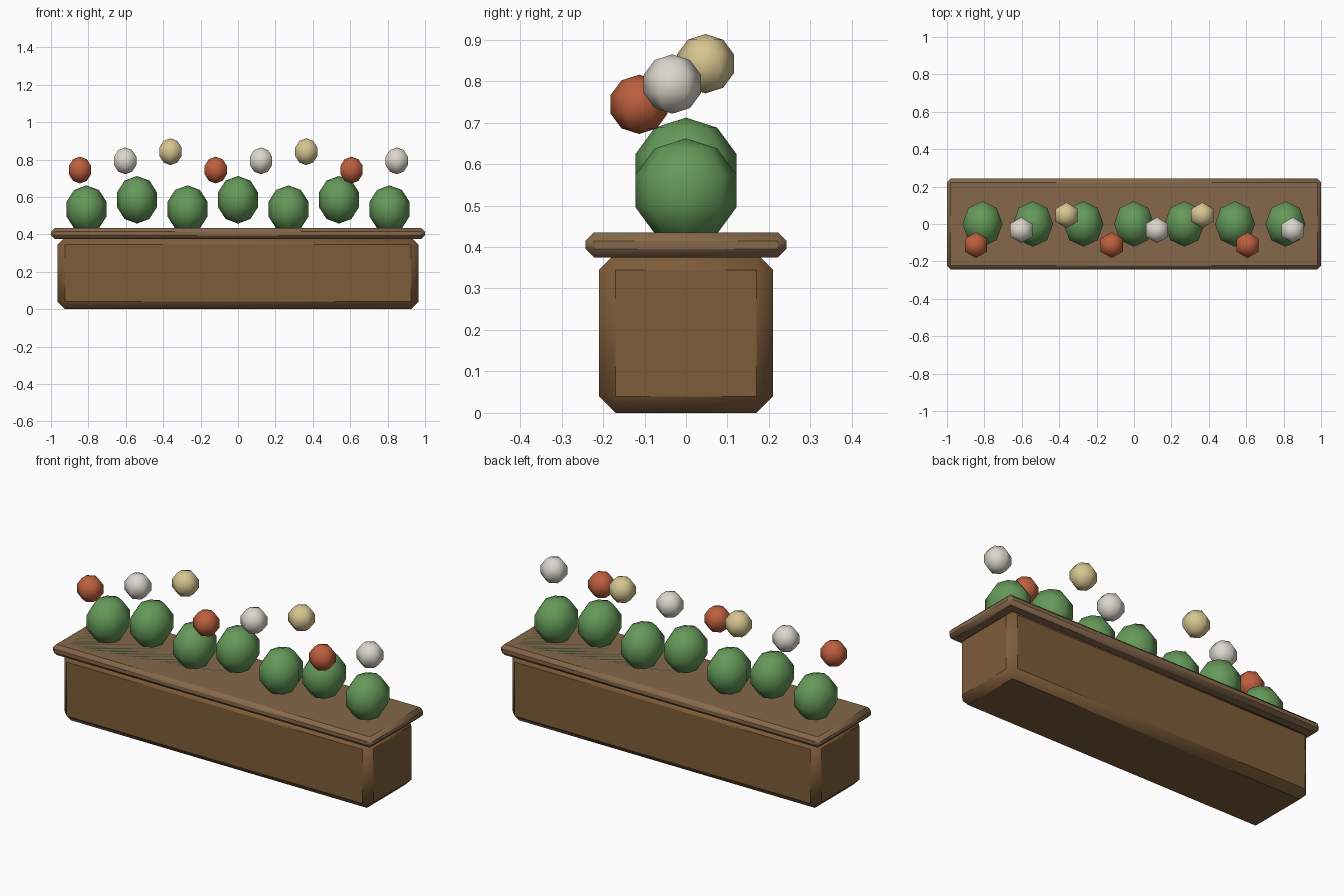
import bpy
import math

if "Cube" in bpy.data.objects:
    bpy.data.objects.remove(bpy.data.objects["Cube"])


def material(name, rgb):
    m = bpy.data.materials.new(name)
    m.diffuse_color = (*rgb, 1)
    m.use_nodes = True
    m.node_tree.nodes["Principled BSDF"].inputs["Base Color"].default_value = m.diffuse_color
    return m


WOOD = material("wood", (0.21, 0.107, 0.042))
RIM = material("rim_wood", (0.24, 0.14, 0.07))
SOIL = material("soil", (0.05, 0.085, 0.043))
LEAF = material("leaf", (0.13, 0.32, 0.10))
PETALS = [material("red_petal", (0.51, 0.114, 0.048)),
          material("white_petal", (0.72, 0.68, 0.61)),
          material("yellow_petal", (0.68, 0.56, 0.28))]


def finish(name, mat):
    ob = bpy.context.object
    ob.name = name
    ob.data.materials.append(mat)
    bpy.ops.object.transform_apply(location=False, rotation=False, scale=True)
    bpy.ops.object.shade_smooth_by_angle(angle=math.radians(50))
    return ob


def box(name, size, z0, mat, bevel=0.0):
    bpy.ops.mesh.primitive_cube_add(size=1, location=(0, 0, z0 + size[2] / 2))
    bpy.context.object.scale = size
    ob = finish(name, mat)
    if bevel:
        mod = ob.modifiers.new("bevel", 'BEVEL')
        mod.width = bevel
        mod.segments = 1
    return ob


def ball(name, loc, scale, segments, mat):
    bpy.ops.mesh.primitive_uv_sphere_add(segments=segments, ring_count=5,
                                         radius=1, location=loc)
    bpy.context.object.scale = scale
    return finish(name, mat)


# Planter: trough, overhanging rim, soil level with the rim top
box("trough", (1.93, 0.42, 0.385), 0, WOOD, 0.04)
box("rim", (2.0, 0.484, 0.06), 0.375, RIM, 0.02)
box("soil", (1.86, 0.36, 0.04), 0.395, SOIL)

# Row of bushes at alternating heights
for i in range(7):
    ball(f"bush_{i + 1}", (-0.81 + 0.27 * i, 0, 0.535 + 0.05 * (i % 2)),
         (0.1125, 0.128, 0.127), 8, LEAF)

# Blossoms in repeating groups of three, stepping up and back
for i in range(8):
    k = i % 3
    ball(f"blossom_{i + 1}",
         (-0.845 + 0.242 * i, -0.113 + 0.08 * k, 0.744 + 0.049 * k),
         (0.0725, 0.0725, 0.0715), 6, PETALS[k])
